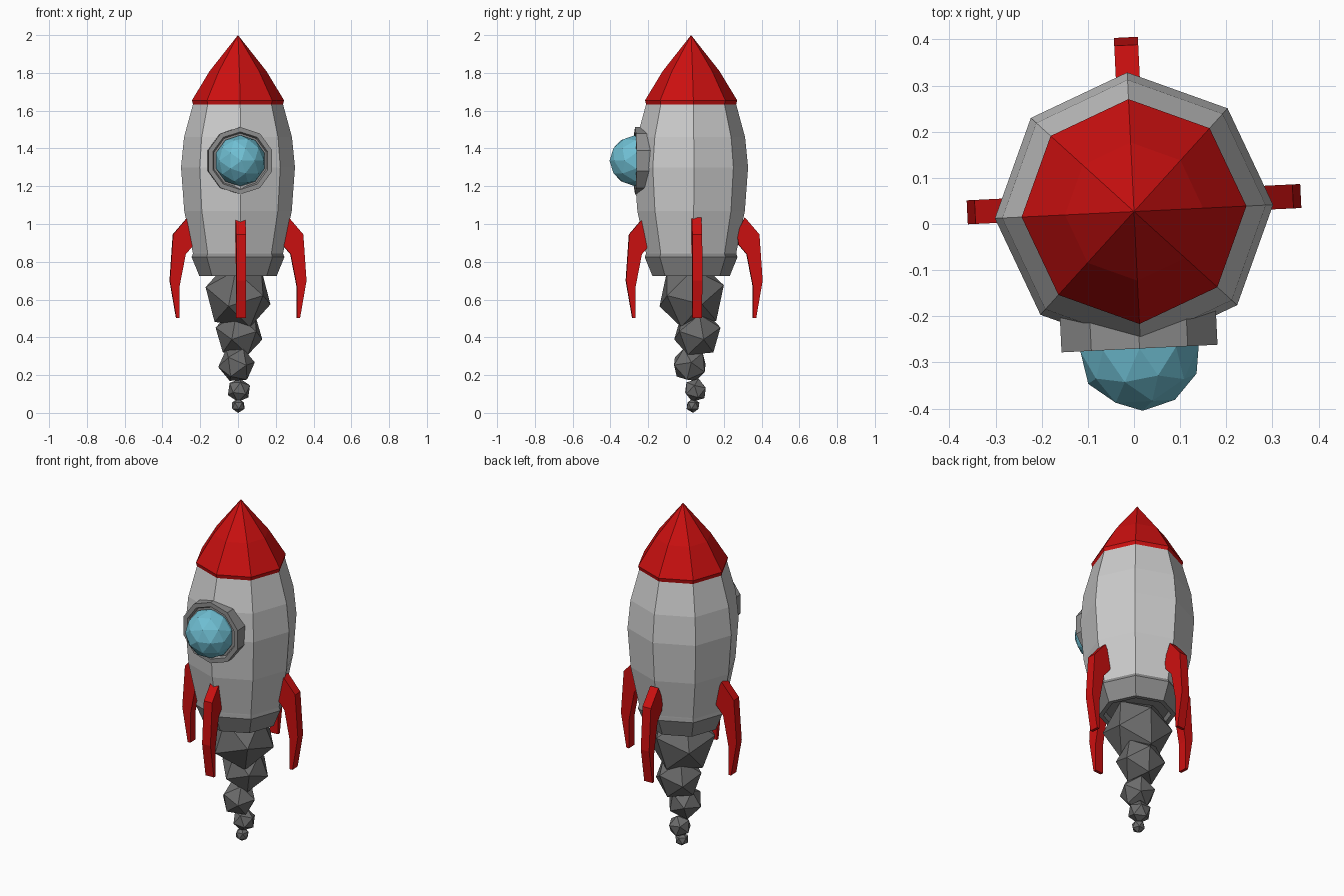
import bpy, bmesh, random
from math import sin, cos, pi, radians
from mathutils import Matrix, Euler

if "Cube" in bpy.data.objects:
    bpy.data.objects.remove(bpy.data.objects["Cube"])

random.seed(4)
TWIST = radians(2.8)          # the whole rocket is turned slightly


def material(name, rgb):
    m = bpy.data.materials.new(name)
    m.diffuse_color = (*rgb, 1)
    m.use_nodes = True
    m.node_tree.nodes["Principled BSDF"].inputs["Base Color"].default_value = m.diffuse_color
    return m


red = material("red", (0.6, 0.005, 0.005))
blue = material("blue", (0.16, 0.52, 0.65))
white = material("light_grey", (0.55, 0.55, 0.55))
grey = material("mid_grey", (0.27, 0.27, 0.27))
dark = material("dark_grey", (0.15, 0.15, 0.15))


def finish(name, bm, mat, matrix=Matrix()):
    bmesh.ops.remove_doubles(bm, verts=bm.verts, dist=1e-5)
    bmesh.ops.recalc_face_normals(bm, faces=bm.faces)
    bm.transform(matrix)
    mesh = bpy.data.meshes.new(name)
    bm.to_mesh(mesh)
    bm.free()
    mesh.materials.append(mat)
    ob = bpy.data.objects.new(name, mesh)
    bpy.context.collection.objects.link(ob)
    return ob


def lathe(name, profile, sides, mat, matrix):
    """Revolve (radius, height) points about z, closing both ends."""
    bm = bmesh.new()
    rings = []
    for r, z in profile:
        if r == 0:
            rings.append([bm.verts.new((0, 0, z))] * sides)
        else:
            rings.append([bm.verts.new((r * cos(2 * pi * i / sides), r * sin(2 * pi * i / sides), z))
                          for i in range(sides)])
    for a, b in zip(rings, rings[1:]):
        for i in range(sides):
            j = (i + 1) % sides
            bm.faces.new(list(dict.fromkeys((a[i], a[j], b[j], b[i]))))
    for ring in (rings[0], rings[-1]):
        if len(set(ring)) > 2:
            bm.faces.new(ring)
    return finish(name, bm, mat, matrix)


def ball(name, pos, r, mat, subdiv, rot):
    bm = bmesh.new()
    bmesh.ops.create_icosphere(bm, subdivisions=subdiv, radius=r)
    return finish(name, bm, mat, Matrix.Translation(pos) @ rot.to_matrix().to_4x4())


# Octagonal hull, nose cone and base band
hull = Matrix.Translation((0, 0.027, 0)) @ Matrix.Rotation(TWIST, 4, 'Z')
lathe("body", [(0.236, 0.82), (0.240, 0.85), (0.285, 1.07), (0.302, 1.30), (0.286, 1.46), (0.237, 1.64)],
      8, white, hull)
lathe("nose_cone", [(0.228, 1.63), (0.238, 1.63), (0.244, 1.655), (0.15, 1.81), (0, 2.0)], 8, red, hull)
lathe("base_band", [(0.17, 0.75), (0.18, 0.725), (0.205, 0.725), (0.246, 0.825), (0.238, 0.846), (0.2, 0.846)],
      8, grey, hull)

# Porthole: ten-sided frame with a recessed face, and a faceted glass dome
port = (Matrix.Translation((0.012, -0.27, 1.335)) @ Matrix.Rotation(TWIST, 4, 'Z')
        @ Matrix.Rotation(pi / 2, 4, 'X') @ Matrix.Rotation(pi / 10, 4, 'Z'))
lathe("porthole_frame", [(0.172, -0.12), (0.178, -0.07), (0.178, 0), (0.153, 0), (0.145, -0.015), (0, -0.015)],
      10, grey, port)
ball("porthole_glass", (0.012, -0.27, 1.335), 0.135, blue, 2, Euler((pi / 2, 0, 0.05)))

# Four curved fins, each an extruded side profile
fin = [(0.268, 1.035), (0.345, 0.945), (0.362, 0.70), (0.328, 0.503), (0.311, 0.503),
       (0.311, 0.67), (0.278, 0.84), (0.235, 0.89), (0.225, 0.95)]
for k in range(4):
    bm = bmesh.new()
    face = bm.faces.new([bm.verts.new((r, -0.026, z)) for r, z in fin])
    out = bmesh.ops.extrude_face_region(bm, geom=[face])["geom"]
    bmesh.ops.translate(bm, vec=(0, 0.052, 0), verts=[g for g in out if isinstance(g, bmesh.types.BMVert)])
    finish(f"fin_{k + 1}", bm, red,
           Matrix.Translation((0, 0.043, 0)) @ Matrix.Rotation(TWIST + k * pi / 2, 4, 'Z'))

# Smoke trail of shrinking icosahedra
puffs = [(0, 0.03, 0.62, 0.186), (0.005, 0.06, 0.42, 0.132), (-0.008, 0.02, 0.255, 0.098),
         (0.005, 0.05, 0.12, 0.064), (0.001, 0.037, 0.038, 0.038)]
for i, (x, y, z, r) in enumerate(puffs):
    rot = Euler([random.uniform(-0.5, 0.5) for _ in range(3)]) if i < 4 else Euler((0, 0, 0.4))
    ball(f"smoke_puff_{i + 1}", (x, y, z), r, dark, 1, rot)
